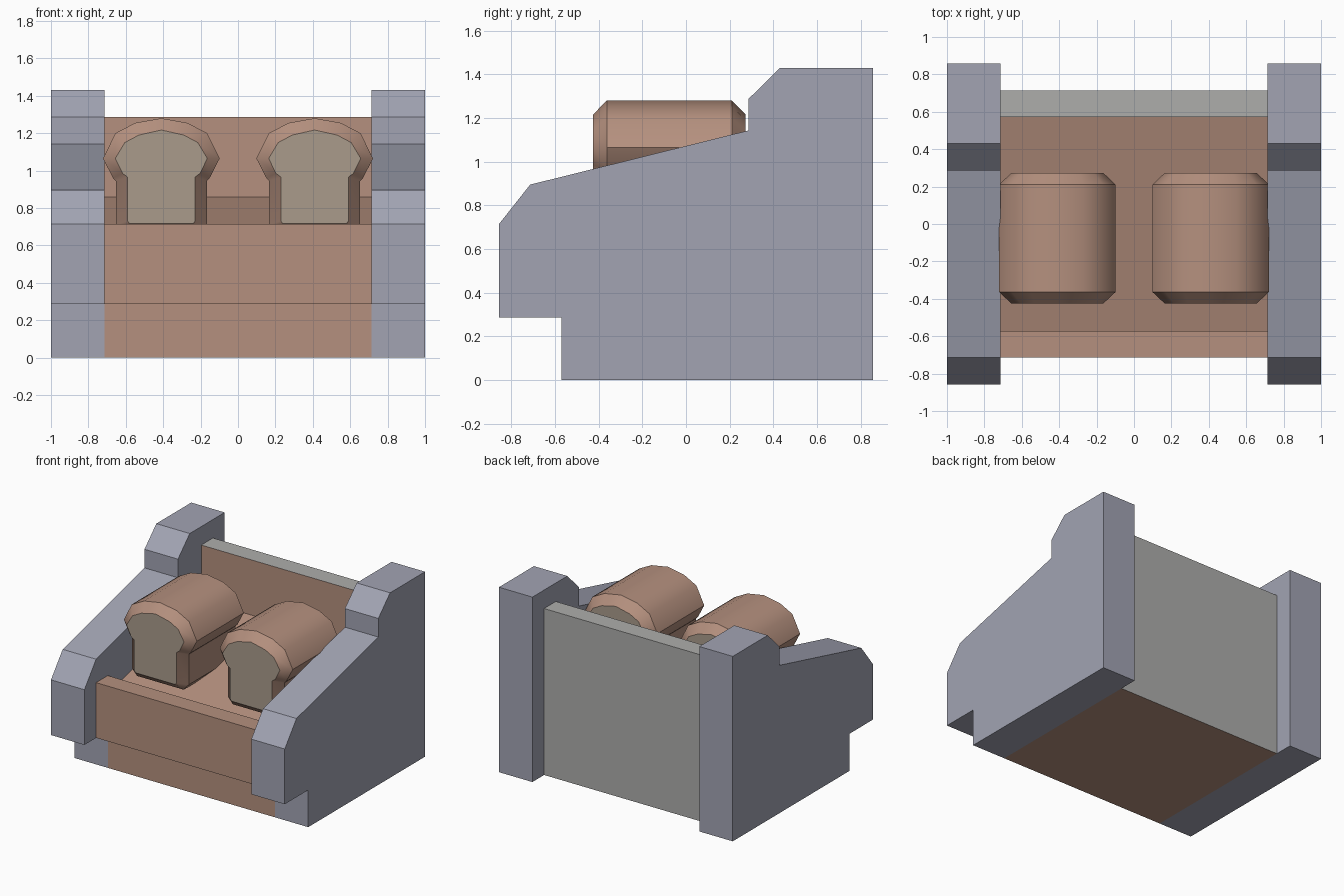
import bpy, bmesh, math

if "Cube" in bpy.data.objects:
    bpy.data.objects.remove(bpy.data.objects["Cube"])


def material(name, r, g, b):
    m = bpy.data.materials.new(name)
    m.diffuse_color = (r, g, b, 1)
    m.use_nodes = True
    m.node_tree.nodes["Principled BSDF"].inputs["Base Color"].default_value = m.diffuse_color
    return m


BROWN = material("warm_brown", 0.46, 0.28, 0.21)
BEIGE = material("pale_beige", 0.40, 0.33, 0.26)
SLATE = material("slate", 0.36, 0.37, 0.45)
GREY = material("plain_grey", 0.42, 0.42, 0.41)


def loft(name, sections, mats):
    """Skin closed rings of 3D points and cap both ends."""
    bm = bmesh.new()
    rings = [[bm.verts.new(p) for p in s] for s in sections]
    n = len(rings[0])
    for a, b in zip(rings, rings[1:]):
        for i in range(n):
            j = (i + 1) % n
            bm.faces.new((a[i], a[j], b[j], b[i]))
    bm.faces.new(rings[0])
    bm.faces.new(rings[-1])
    bmesh.ops.recalc_face_normals(bm, faces=bm.faces[:])
    mesh = bpy.data.meshes.new(name)
    bm.to_mesh(mesh)
    bm.free()
    for m in mats:
        mesh.materials.append(m)
    ob = bpy.data.objects.new(name, mesh)
    bpy.context.collection.objects.link(ob)
    return ob


def extrude_x(name, profile, x0, x1, mats):
    return loft(name, [[(x, y, z) for y, z in profile] for x in (x0, x1)], mats)


# Side panels
side = [(-0.57, 0), (0.857, 0), (0.857, 1.43), (0.43, 1.43), (0.286, 1.287),
        (0.286, 1.143), (-0.714, 0.895), (-0.857, 0.714), (-0.857, 0.287), (-0.57, 0.287)]
extrude_x("left_side_panel", side, -1, -0.714, [SLATE])
extrude_x("right_side_panel", side, 0.714, 1, [SLATE])

# Tray body: front board, sloping floor and back wall
tray = [(-0.57, 0), (0.714, 0), (0.714, 1.287), (0.571, 1.287), (0.571, 0.86),
        (-0.571, 0.573), (-0.571, 0.714), (-0.714, 0.714), (-0.714, 0.287), (-0.57, 0.287)]
body = extrude_x("tray_body", tray, -0.714, 0.714, [BROWN, GREY])
for f in body.data.polygons:
    # grey back and top of the back wall
    if f.normal.y > 0.9 and f.center.y > 0.7 or f.normal.z > 0.9 and f.center.z > 1.2:
        f.material_index = 1

# Loaves: half cross-sections of the crust and of the smaller cut end
crust = [(0, 1.28), (0.14, 1.255), (0.245, 1.20), (0.312, 1.065),
         (0.258, 0.96), (0.243, 0.945), (0.243, 0.71), (0.20, 0.66)]
cut = [(0, 1.217), (0.12, 1.19), (0.195, 1.15), (0.246, 1.065),
       (0.207, 0.985), (0.18, 0.965), (0.18, 0.73), (0.17, 0.716)]


def ring(half, cx, y):
    full = half + [(-x, z) for x, z in reversed(half[1:])]
    return [(cx + x, y, z) for x, z in full]


for name, cx in (("left_loaf", -0.41), ("right_loaf", 0.41)):
    loaf = loft(name, [ring(cut, cx, -0.425), ring(crust, cx, -0.363),
                       ring(crust, cx, 0.21), ring(cut, cx, 0.273)], [BROWN, BEIGE])
    for f in loaf.data.polygons:
        if len(f.vertices) > 4:
            f.material_index = 1
    bpy.ops.object.select_all(action='DESELECT')
    loaf.select_set(True)
    bpy.context.view_layer.objects.active = loaf
    bpy.ops.object.shade_smooth_by_angle(angle=math.radians(40))
